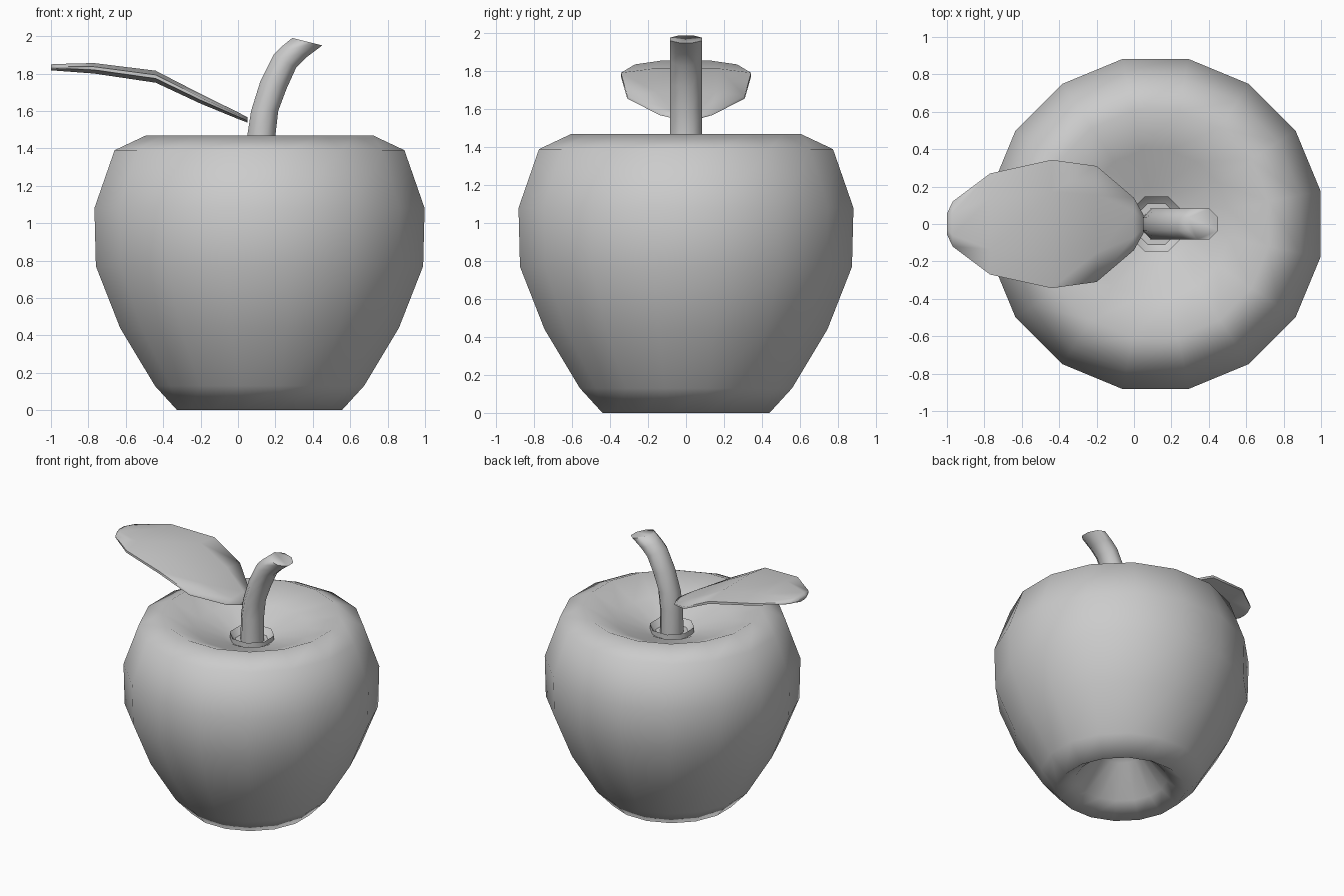
import bpy, bmesh, math
from mathutils import Vector

cube = bpy.data.objects.get("Cube")
if cube:
    bpy.data.objects.remove(cube, do_unlink=True)

grey = bpy.data.materials.new("plain grey")
grey.use_nodes = True
COLOUR = (0.6, 0.6, 0.6, 1)
grey.diffuse_color = COLOUR
grey.node_tree.nodes["Principled BSDF"].inputs["Base Color"].default_value = COLOUR


def loft(name, rings, cap_start=True, cap_end=True, sharp=180):
    """Skin a list of equal-sized point rings into one smooth mesh."""
    bm = bmesh.new()
    rows = [[bm.verts.new(p) for p in ring] for ring in rings]
    n = len(rows[0])
    for a, b in zip(rows, rows[1:]):
        for i in range(n):
            j = (i + 1) % n
            bm.faces.new((a[i], a[j], b[j], b[i]))
    if cap_start:
        bm.faces.new(rows[0][::-1])
    if cap_end:
        bm.faces.new(rows[-1])
    bmesh.ops.recalc_face_normals(bm, faces=bm.faces)
    mesh = bpy.data.meshes.new(name)
    bm.to_mesh(mesh)
    bm.free()
    mesh.materials.append(grey)
    obj = bpy.data.objects.new(name, mesh)
    bpy.context.collection.objects.link(obj)
    bpy.ops.object.select_all(action='DESELECT')
    obj.select_set(True)
    bpy.context.view_layer.objects.active = obj
    bpy.ops.object.shade_smooth_by_angle(angle=math.radians(sharp))
    return obj


def ring(centre, u, v, radius, sides):
    """Regular polygon in the plane of u and v, flat sides on the axes."""
    angles = [2 * math.pi * (i + 0.5) / sides for i in range(sides)]
    return [centre + radius * (math.cos(a) * u + math.sin(a) * v) for a in angles]


X, Y = Vector((1, 0, 0)), Vector((0, 1, 0))
AXIS = 0.115

# Fruit body: hollow underneath, outer wall, then the dimple on top
body = [(0.06, 0.36), (0.15, 0.3), (0.32, 0.09), (0.449, 0), (0.57, 0.13),
        (0.76, 0.44), (0.892, 0.77), (0.9, 1.08), (0.79, 1.39), (0.617, 1.47),
        (0.4, 1.37), (0.2, 1.31), (0.08, 1.25)]
loft("fruit_body", [ring(Vector((AXIS, 0, z)), X, Y, r, 16) for r, z in body])

# Stem: left and right outline points in the bending plane
stem = [((0.045, 1.24), (0.2, 1.24)), ((0.05, 1.47), (0.2, 1.47)),
        ((0.07, 1.6), (0.215, 1.6)), ((0.12, 1.76), (0.26, 1.72)),
        ((0.19, 1.9), (0.31, 1.83)), ((0.235, 1.945), (0.37, 1.89)),
        ((0.29, 1.99), (0.45, 1.95))]
rings = []
for (xa, za), (xb, zb) in stem:
    a, b = Vector((xa, 0, za)), Vector((xb, 0, zb))
    half = (b - a) / 2
    rings.append(ring((a + b) / 2, half / 0.083, Y, 0.09, 8))
loft("stem", rings, sharp=70)

# Stem collar: small open cup around the stem foot
cup = [(0.16, 1.28), (0.16, 1.325), (0.12, 1.28), (0.08, 1.26)]
loft("stem_collar", [ring(Vector((0.12, 0, z)), X, Y, r, 8) for r, z in cup], sharp=60)

# Leaf: stations of x, middle height, half width, half thickness
leaf = [(0.05, 1.552, 0.05, 0.014), (0.0, 1.575, 0.14, 0.018),
        (-0.2, 1.665, 0.31, 0.026), (-0.44, 1.783, 0.343, 0.032),
        (-0.77, 1.828, 0.27, 0.028), (-0.97, 1.833, 0.12, 0.018),
        (-1.0, 1.833, 0.055, 0.016)]
section = [(1, 0.3), (0.5, 1), (-0.5, 1), (-1, 0.3), (-1, -0.3), (-0.5, -1), (0.5, -1), (1, -0.3)]
loft("leaf", [[Vector((x, w * s, z + t * h)) for s, h in section]
              for x, z, w, t in leaf], sharp=70)
